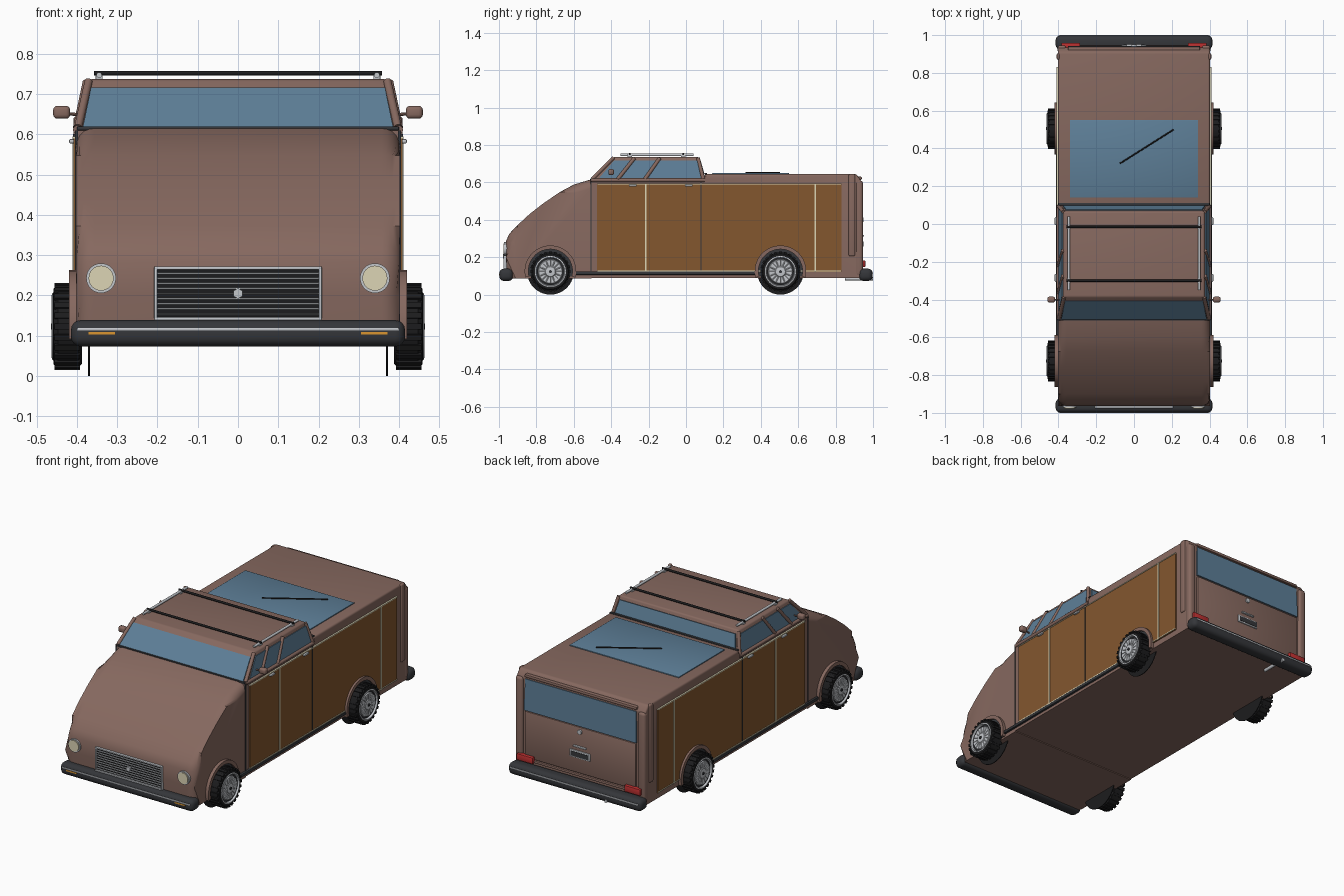
import bpy, bmesh, math
from mathutils import Vector, Matrix

if "Cube" in bpy.data.objects:
    bpy.data.objects.remove(bpy.data.objects["Cube"])

def material(name, rgb):
    m = bpy.data.materials.new(name)
    m.diffuse_color = (*rgb, 1)
    m.use_nodes = True
    m.node_tree.nodes["Principled BSDF"].inputs["Base Color"].default_value = m.diffuse_color
    return m

BROWN = material("brown_paint", (.24, .14, .115))
WOOD = material("wood", (.23, .095, .028))
GLASS = material("glass", (.11, .21, .31))
BLACK = material("rubber", (.012, .012, .013))
DARK = material("dark_trim", (.035, .037, .042))
SILVER = material("silver", (.55, .57, .6))
CREAM = material("cream", (.72, .66, .46))
RED = material("red_lens", (.5, .03, .03))
AMBER = material("amber_lens", (.7, .3, .03))

def finish(name, bm, mat):
    bmesh.ops.recalc_face_normals(bm, faces=bm.faces)
    me = bpy.data.meshes.new(name)
    bm.to_mesh(me)
    bm.free()
    me.materials.append(mat)
    ob = bpy.data.objects.new(name, me)
    bpy.context.collection.objects.link(ob)
    return ob

def box(name, c, size, mat, bev=0, seg=2, rot=None):
    bm = bmesh.new()
    bmesh.ops.create_cube(bm, size=1)
    bmesh.ops.scale(bm, vec=size, verts=bm.verts)
    if bev:
        bmesh.ops.bevel(bm, geom=bm.edges[:], offset=bev, segments=seg, profile=.5, affect='EDGES')
    if rot:
        bmesh.ops.transform(bm, matrix=rot, verts=bm.verts)
    bmesh.ops.translate(bm, vec=c, verts=bm.verts)
    return finish(name, bm, mat)

def rod(name, a, b, r, mat, n=12):
    a, b = Vector(a), Vector(b)
    d = b - a
    bm = bmesh.new()
    bmesh.ops.create_cone(bm, cap_ends=True, segments=n, radius1=r, radius2=r, depth=d.length)
    m = Matrix.Translation((a + b) / 2) @ d.to_track_quat('Z', 'Y').to_matrix().to_4x4()
    bmesh.ops.transform(bm, matrix=m, verts=bm.verts)
    return finish(name, bm, mat)

def loft(name, loop_a, loop_b, mat, bev=0, pick=None, seg=5):
    """Solid between two matching loops of points; pick selects edges to round."""
    bm = bmesh.new()
    a = [bm.verts.new(p) for p in loop_a]
    b = [bm.verts.new(p) for p in loop_b]
    bm.faces.new(a)
    bm.faces.new(b)
    n = len(a)
    for i in range(n):
        bm.faces.new((a[i], a[(i + 1) % n], b[(i + 1) % n], b[i]))
    if bev:
        edges = [e for e in bm.edges if not pick or pick(*[v.co for v in e.verts])]
        bmesh.ops.bevel(bm, geom=edges, offset=bev, segments=seg, profile=.5, affect='EDGES')
    return finish(name, bm, mat)

def prism(name, pts, x0, x1, mat, **kw):
    return loft(name, [(x0, *p) for p in pts], [(x1, *p) for p in pts], mat, **kw)

def pane(name, pts, out, mat, t=.004):
    """Thin plate pushed outward along the direction out."""
    pts = [Vector(p) for p in pts]
    o = Vector(out).normalized() * t
    return loft(name, [p - o for p in pts], [p + o for p in pts], mat)

def lathe(name, prof, c, mat, s=1, n=40):
    """Spin a closed (x, radius) profile round the x axis."""
    bm = bmesh.new()
    rings = [[bm.verts.new((c[0] + s * x, c[1] + r * math.cos(2 * math.pi * i / n),
                            c[2] + r * math.sin(2 * math.pi * i / n))) for i in range(n)] for x, r in prof]
    for k in range(len(rings)):
        p, q = rings[k], rings[(k + 1) % len(rings)]
        for i in range(n):
            j = (i + 1) % n
            bm.faces.new((p[i], p[j], q[j], q[i]))
    return finish(name, bm, mat)

def arc(y, z, r, a0, a1, n=20):
    return [(y + r * math.cos(math.radians(a0 + (a1 - a0) * i / n)),
             z + r * math.sin(math.radians(a0 + (a1 - a0) * i / n))) for i in range(n + 1)]

# Nose with rounded hood, main tub and raised rear body
nose = [(-.505, .085), (-.955, .085), (-.963, .2), (-.963, .285), (-.945, .325), (-.9, .372), (-.835, .432),
        (-.76, .49), (-.675, .548), (-.6, .588), (-.505, .617)]
prism("nose", nose, -.402, .402, BROWN, bev=.045,
      pick=lambda p, q: abs(p.x - q.x) < .01 and min(p.y, q.y) < -.51 and max(p.z, q.z) > .1)
prism("body", [(-.507, .09), (.93, .09), (.935, .61), (.91, .645), (.1, .645), (.1, .617), (-.507, .617)],
      -.402, .402, BROWN, bev=.01, seg=3, pick=lambda p, q: min(p.z, q.z) > .6 and min(p.y, q.y) > .05)

# Cab with windscreen, rear glass and roof
loft("cab", [(-.4, -.505, .61), (.4, -.505, .61), (.4, .1, .61), (-.4, .1, .61)],
     [(-.372, -.385, .737), (.372, -.385, .737), (.372, .065, .737), (-.372, .065, .737)],
     BROWN, bev=.008, seg=3)
pane("windscreen", [(-.385, -.502, .617), (.385, -.502, .617), (.365, -.407, .714), (-.365, -.407, .714)],
     (0, -.72, .69), GLASS)
pane("cab_rear_glass", [(-.375, .094, .647), (.375, .094, .647), (.36, .074, .717), (-.36, .074, .717)],
     (0, .96, .28), GLASS)
box("windscreen_sill", (0, -.505, .615), (.8, .014, .01), DARK, .003)
box("cab_base_seal", (0, .105, .646), (.8, .014, .008), DARK, .003)

# Glass roof over the rear body with a thin stick across it
box("rear_sunroof", (0, .345, .646), (.68, .41, .008), GLASS, .002)
rod("roof_stick", (-.075, .32, .652), (.21, .5, .652), .004, BLACK, 8)

# Roof rack
for y in (-.3, -.015):
    rod("rack_crossbar", (-.357, y, .752), (.357, y, .752), .006, BLACK)

# Grille
box("grille_backing", (0, -.962, .205), (.4, .012, .12), BLACK)
for z in (.142, .268):
    box("grille_frame_bar", (0, -.968, z), (.416, .016, .008), SILVER, .002)
for i in range(9):
    box("grille_slat", (0, -.969, .154 + i * .0127), (.4, .008, .0035), SILVER)
rod("grille_stud", (0, -.978, .205), (0, -.962, .205), .013, SILVER, 6)

# Bumpers
for s, n in ((-1, "front"), (1, "rear")):
    box(n + "_bumper", (0, s * .961, .106), (.83, .074, .066), DARK, .025, 4)
    box(n + "_bumper_strip", (0, s * .996, .116), (.8, .008, .007), SILVER, .002)
rod("exhaust_pipe", (-.2, .85, .085), (-.2, 1, .085), .009, SILVER, 16)

# Tailgate
box("tailgate", (0, .934, .295), (.69, .014, .26), BROWN, .005)
pane("rear_window", [(-.35, .939, .43), (.35, .939, .43), (.345, .934, .605), (-.345, .934, .605)], (0, 1, .03), GLASS)
box("tailgate_top_trim", (0, .925, .622), (.7, .03, .018), BROWN, .007)
box("tailgate_sill", (0, .937, .155), (.72, .014, .014), BROWN, .004)
rod("tailgate_lock", (0, .935, .4), (0, .95, .4), .013, SILVER, 16)
box("tailgate_handle", (0, .945, .315), (.08, .014, .008), SILVER, .002)
box("plate_frame", (0, .942, .27), (.13, .01, .042), SILVER, .003)
box("plate_recess", (0, .947, .27), (.112, .004, .026), DARK)

for s in (1, -1):
    # Rack rails and feet
    rod("rack_rail", (s * .345, -.35, .747), (s * .345, .04, .747), .007, SILVER)
    for y in (-.3, -.015):
        box("rack_foot", (s * .345, y, .741), (.018, .025, .016), SILVER, .003)

    # Cab side glass, pillars, belt line and mirror
    pane("side_glass", [(s * .396, -.465, .622), (s * .396, .08, .622), (s * .378, .06, .716), (s * .378, -.385, .716)],
         (s, 0, .2), GLASS)
    rod("windscreen_pillar", (s * .397, -.5, .618), (s * .371, -.388, .732), .01, BROWN)
    rod("vent_pillar", (s * .4, -.365, .617), (s * .376, -.275, .73), .01, BROWN)
    rod("door_pillar", (s * .4, -.22, .617), (s * .376, -.14, .73), .01, BROWN)
    rod("rear_pillar", (s * .398, .093, .618), (s * .373, .064, .73), .01, BROWN)
    rod("belt_rail", (s * .4, -.505, .612), (s * .4, .1, .612), .01, BROWN)
    box("mirror", (s * .438, -.4, .655), (.042, .03, .032), BROWN, .01, 3)
    rod("mirror_stalk", (s * .385, -.4, .648), (s * .43, -.4, .652), .004, BROWN, 8)

    # Wooden side panelling with cream strips and door seams
    box("wood_panel", (s * .402, .178, .356), (.012, 1.306, .468), WOOD)
    for y in (-.215, .69):
        box("cream_upright", (s * .406, y, .356), (.01, .008, .468), CREAM)
    box("panel_top_strip", (s * .404, .178, .592), (.014, 1.306, .005), CREAM)
    box("panel_bottom_strip", (s * .404, .178, .127), (.014, 1.306, .005), CREAM)
    box("door_seam", (s * .405, .08, .356), (.01, .005, .49), DARK)
    box("front_door_seam", (s * .401, -.508, .36), (.008, .006, .5), DARK)
    box("sill_strip", (s * .404, -.11, .115), (.02, .98, .018), DARK, .005)
    for y in (-.285, .015):
        box("door_handle", (s * .413, y, .583), (.014, .042, .011), SILVER, .004)

    # Rear corner trim
    box("rear_side_post", (s * .4, .887, .425), (.018, .035, .44), BROWN, .008, 3)
    box("rear_corner_post", (s * .382, .926, .355), (.046, .04, .51), BROWN, .015, 4)

    # Lamps
    rod("headlamp_ring", (s * .34, -.972, .243), (s * .34, -.955, .243), .037, SILVER, 32)
    rod("headlamp_lens", (s * .34, -.977, .243), (s * .34, -.96, .243), .031, CREAM, 32)
    box("indicator", (s * .338, -.996, .106), (.066, .007, .007), AMBER)
    box("tail_lamp", (s * .335, .946, .165), (.1, .026, .036), RED, .004)
    box("grille_frame_end", (s * .204, -.968, .205), (.008, .016, .13), SILVER, .002)

    # Wheels and arches
    for y in (-.725, .505):
        c = (0, y, .123)
        flare = arc(y, .125, .138, -14, 194) + arc(y, .125, .118, 194, -14)
        prism("wheel_arch", flare, s * .385, s * .42, BROWN)
        prism("arch_liner", arc(y, .125, .12, -14, 194), s * .38, s * .409, DARK)
        rod("wheel_backing", (s * .368, y, .125), (s * .372, y, .125), .125, BLACK, 40)
        lathe("tyre", [(.388, .06), (.388, .093), (.397, .103), (.447, .103), (.458, .094), (.459, .083),
                       (.45, .08), (.44, .06)], c, BLACK, s)
        for i in range(24):
            a = 2 * math.pi * i / 24
            p = (s * .424, y + .103 * math.cos(a), .123 + .103 * math.sin(a))
            box("tread_block", p, (.064, .015, .009), BLACK, rot=Matrix.Rotation(a - math.pi / 2, 4, 'X'))
        lathe("wheel_rim", [(.43, .001), (.43, .083), (.461, .083), (.463, .077), (.452, .073), (.45, .066),
                            (.457, .062), (.455, .03), (.459, .026), (.461, .001)], c, SILVER, s)
        lathe("rim_groove", [(.44, .066), (.44, .073), (.4535, .073), (.4535, .066)], c, DARK, s)
        for i in range(16):
            a = 2 * math.pi * i / 16
            d = (math.cos(a), math.sin(a))
            rod("rim_rib", (s * .456, y + .03 * d[0], .123 + .03 * d[1]),
                (s * .456, y + .062 * d[0], .123 + .062 * d[1]), .003, SILVER, 6)
        rod("hub_cap", (s * .455, y, .123), (s * .465, y, .123), .008, DARK, 16)

# Smooth shading with sharp edges kept
bpy.ops.object.select_all(action='SELECT')
bpy.context.view_layer.objects.active = bpy.context.selected_objects[0]
bpy.ops.object.shade_smooth_by_angle(angle=math.radians(35))
